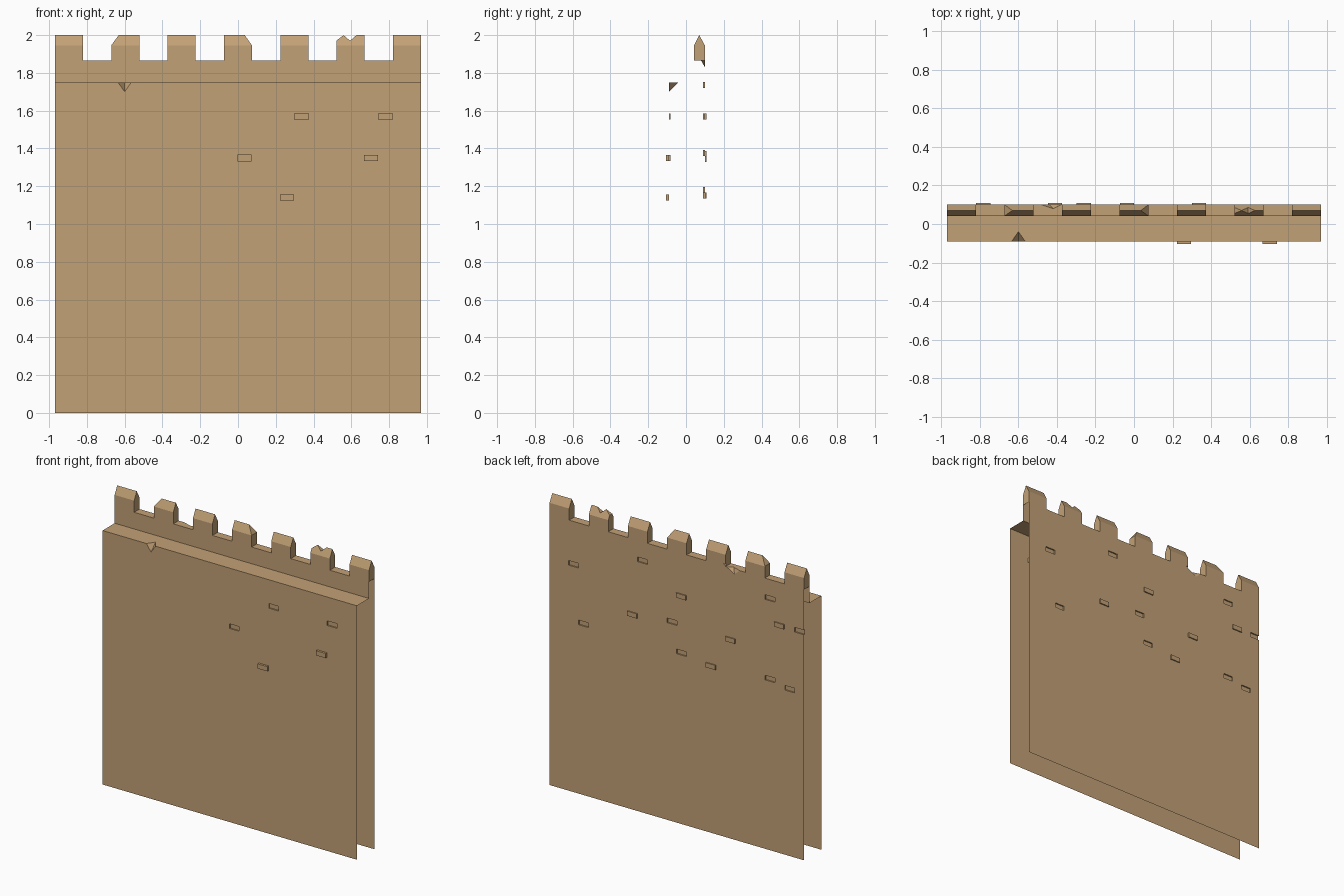
import bpy, bmesh
from mathutils import Vector

if "Cube" in bpy.data.objects:
    bpy.data.objects.remove(bpy.data.objects["Cube"])

HALF = 0.97
FRONT, BACK = -0.09, 0.10
WALK, SILL, EAVE, TOP = 1.75, 1.865, 1.945, 2.0

stone = bpy.data.materials.new("sandstone")
stone.use_nodes = True
stone.diffuse_color = (0.54, 0.355, 0.18, 1)
stone.node_tree.nodes["Principled BSDF"].inputs["Base Color"].default_value = stone.diffuse_color


def make_object(name, bm):
    bmesh.ops.recalc_face_normals(bm, faces=bm.faces)
    mesh = bpy.data.meshes.new(name)
    bm.to_mesh(mesh)
    bm.free()
    mesh.materials.append(stone)
    obj = bpy.data.objects.new(name, mesh)
    bpy.context.collection.objects.link(obj)
    return obj


def hull(bm, points):
    verts = [bm.verts.new(p) for p in points]
    bmesh.ops.convex_hull(bm, input=verts)


def prism(bm, outline, y0, y1):
    """Convex x-z outline carried from y0 to y1."""
    hull(bm, [(x, y, z) for y in (y0, y1) for x, z in outline])


def block(bm, x0, x1, y0, y1, z0, z1):
    prism(bm, [(x0, z0), (x1, z0), (x1, z1), (x0, z1)], y0, y1)


def brick(bm, x, z, y0, y1):
    left = x - 0.037 if x > -0.92 else -HALF - 0.02
    block(bm, left, x + 0.037, y0, y1, z - 0.016, z + 0.016)


def chip(bm, a, b, c, d):
    """Wedge whose sharp edge runs c-d and which opens past a and b."""
    a, b, c, d = map(Vector, (a, b, c, d))
    mid, run = (c + d) / 2, (d - c) * 0.3
    hull(bm, [c - run, d + run, a + (a - mid), b + (b - mid)])


def combine(target, operand, operation):
    operand.hide_render = True
    mod = target.modifiers.new(operation.title(), "BOOLEAN")
    mod.operation, mod.solver = operation, "EXACT"
    mod.use_self = True
    mod.object = operand


# Wall cross-section with walkway and pointed parapet, run along x
bm = bmesh.new()
profile = [(FRONT, 0), (FRONT, WALK), (0.042, WALK), (0.042, EAVE),
           (0.07, TOP), (BACK, EAVE), (BACK, 0)]
face = bm.faces.new([bm.verts.new((-HALF, y, z)) for y, z in profile])
new = bmesh.ops.extrude_face_region(bm, geom=[face], use_keep_orig=True)["geom"]
bmesh.ops.translate(bm, vec=(2 * HALF, 0, 0),
                    verts=[v for v in new if isinstance(v, bmesh.types.BMVert)])
wall = make_object("castle_wall", bm)

# Gaps between merlons and sunken bricks
bm = bmesh.new()
for i in range(6):
    x = -0.746 + i * 0.2984
    block(bm, x - 0.075, x + 0.075, 0.0, 0.2, SILL, 2.1)
for x, z in [(0.335, 1.57), (0.78, 1.57), (0.035, 1.35)]:
    brick(bm, x, z, FRONT - 0.05, FRONT + 0.009)
for x, z in [(0.787, 1.57), (0.261, 1.735), (0.711, 1.18), (0.036, 1.375),
             (-0.036, 1.18), (-0.711, 1.735), (-0.936, 1.57),
             (-0.711, 1.18), (-0.86, 1.15)]:
    brick(bm, x, z, BACK - 0.009, BACK + 0.05)
gaps = make_object("gap_cutter", bm)

# Broken merlon corners and chipped edges
bm = bmesh.new()
prism(bm, [(-0.72, 1.88), (-0.62, 2.015), (-0.72, 2.015)], 0, 0.2)
prism(bm, [(0.12, 1.88), (0.025, 2.015), (0.12, 2.015)], 0, 0.2)
prism(bm, [(0.50, 1.955), (0.573, 2.01), (0.50, 2.01)], 0, 0.2)
prism(bm, [(0.593, 1.97), (0.547, 2.01), (0.639, 2.01)], 0, 0.2)
chip(bm, (-0.635, FRONT, WALK), (-0.565, FRONT, WALK),
     (-0.60, FRONT, 1.70), (-0.60, -0.04, WALK))
chip(bm, (-0.48, BACK, SILL), (-0.38, BACK, SILL),
     (-0.44, BACK, 1.83), (-0.42, 0.08, SILL))
chips = make_object("chip_cutter", bm)

# Raised bricks
bm = bmesh.new()
for x, z in [(0.705, 1.35), (0.26, 1.14)]:
    brick(bm, x, z, FRONT - 0.015, FRONT + 0.005)
for x, z in [(0.337, 1.345), (-0.036, 1.57), (-0.261, 1.15),
             (-0.41, 1.37), (-0.783, 1.57)]:
    brick(bm, x, z, BACK - 0.005, BACK + 0.008)
raised = make_object("raised_bricks", bm)

combine(wall, gaps, "DIFFERENCE")
combine(wall, chips, "DIFFERENCE")
combine(wall, raised, "UNION")
bpy.context.view_layer.update()
result = bpy.data.meshes.new_from_object(wall.evaluated_get(bpy.context.evaluated_depsgraph_get()))
wall.modifiers.clear()

# Open the wall ends and underside, keeping the end merlons closed
bm = bmesh.new()
bm.from_mesh(result)
bmesh.ops.bisect_plane(bm, geom=bm.verts[:] + bm.edges[:] + bm.faces[:],
                       plane_co=(0, 0, SILL), plane_no=(0, 0, 1), dist=0.0005)
bm.normal_update()
opened = []
for f in bm.faces:
    c = f.calc_center_median()
    end = abs(f.normal.x) > 0.99 and abs(c.x) > HALF - 0.002 and c.z < SILL
    if end or (f.normal.z < -0.99 and c.z < 0.01):
        opened.append(f)
    f.material_index = 0
    f.smooth = False
bmesh.ops.delete(bm, geom=opened, context="FACES")
bm.to_mesh(result)
bm.free()
wall.data = result
if not result.materials:
    result.materials.append(stone)

for helper in (gaps, chips, raised):
    bpy.data.objects.remove(helper)
